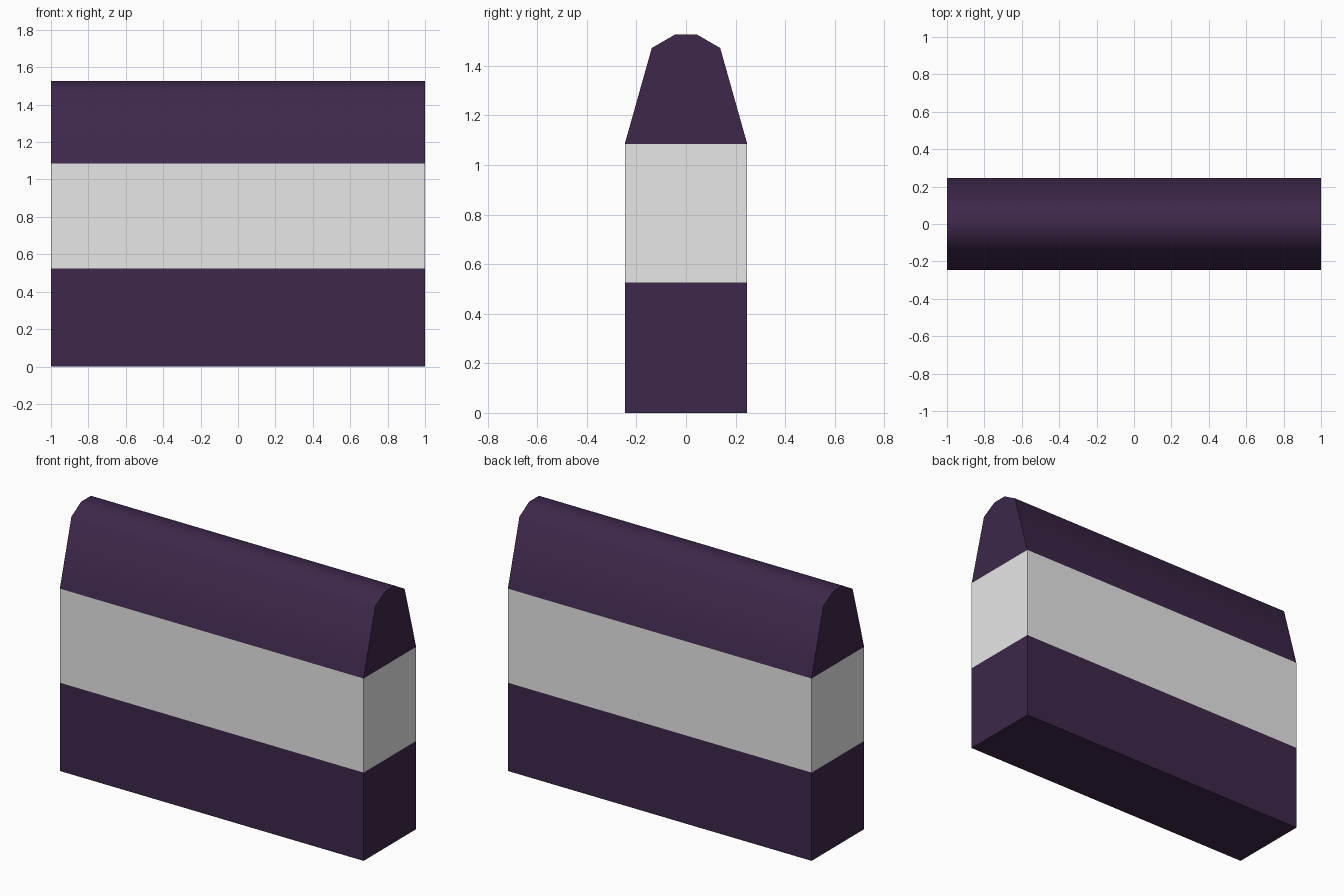
import bpy, bmesh, math

if "Cube" in bpy.data.objects:
    bpy.data.objects.remove(bpy.data.objects["Cube"])

HALF_LEN = 1.0
HALF_W = 0.247
Z_LOW, Z_MID = 0.525, 1.085


def material(name, rgb):
    m = bpy.data.materials.new(name)
    m.diffuse_color = (*rgb, 1.0)
    m.use_nodes = True
    m.node_tree.nodes["Principled BSDF"].inputs["Base Color"].default_value = m.diffuse_color
    return m


PURPLE = material("dark purple", (0.0467, 0.0203, 0.0685))
GREY = material("light grey", (0.8, 0.8, 0.8))


def section(name, half_profile, mat, smooth=None):
    """Mirror a (y, z) half profile, extrude it along x, drop the hidden joint faces."""
    pts = half_profile + [(-y, z) for y, z in reversed(half_profile)]
    bm = bmesh.new()
    face = bm.faces.new([bm.verts.new((-HALF_LEN, y, z)) for y, z in pts])
    ext = bmesh.ops.extrude_face_region(bm, geom=[face], use_keep_orig=True)
    moved = [g for g in ext["geom"] if isinstance(g, bmesh.types.BMVert)]
    bmesh.ops.translate(bm, verts=moved, vec=(2 * HALF_LEN, 0, 0))
    bmesh.ops.recalc_face_normals(bm, faces=bm.faces)
    hidden = [f for f in bm.faces if any(
        all(abs(v.co.z - z) < 1e-4 for v in f.verts) for z in (Z_LOW, Z_MID))]
    bmesh.ops.delete(bm, geom=hidden, context='FACES_ONLY')
    me = bpy.data.meshes.new(name)
    bm.to_mesh(me)
    bm.free()
    me.materials.append(mat)
    ob = bpy.data.objects.new(name, me)
    bpy.context.collection.objects.link(ob)
    if smooth:
        bpy.ops.object.select_all(action='DESELECT')
        ob.select_set(True)
        bpy.context.view_layer.objects.active = ob
        bpy.ops.object.shade_smooth_by_angle(angle=math.radians(smooth))
    return ob


# Straight base block, pale middle band, and tapered rounded cap
section("base_block", [(HALF_W, 0), (HALF_W, Z_LOW)], PURPLE)
section("middle_band", [(HALF_W, Z_LOW), (HALF_W, Z_MID)], GREY)
section("rounded_cap", [(HALF_W, Z_MID), (0.138, 1.472), (0.045, 1.526)], PURPLE, smooth=60)
